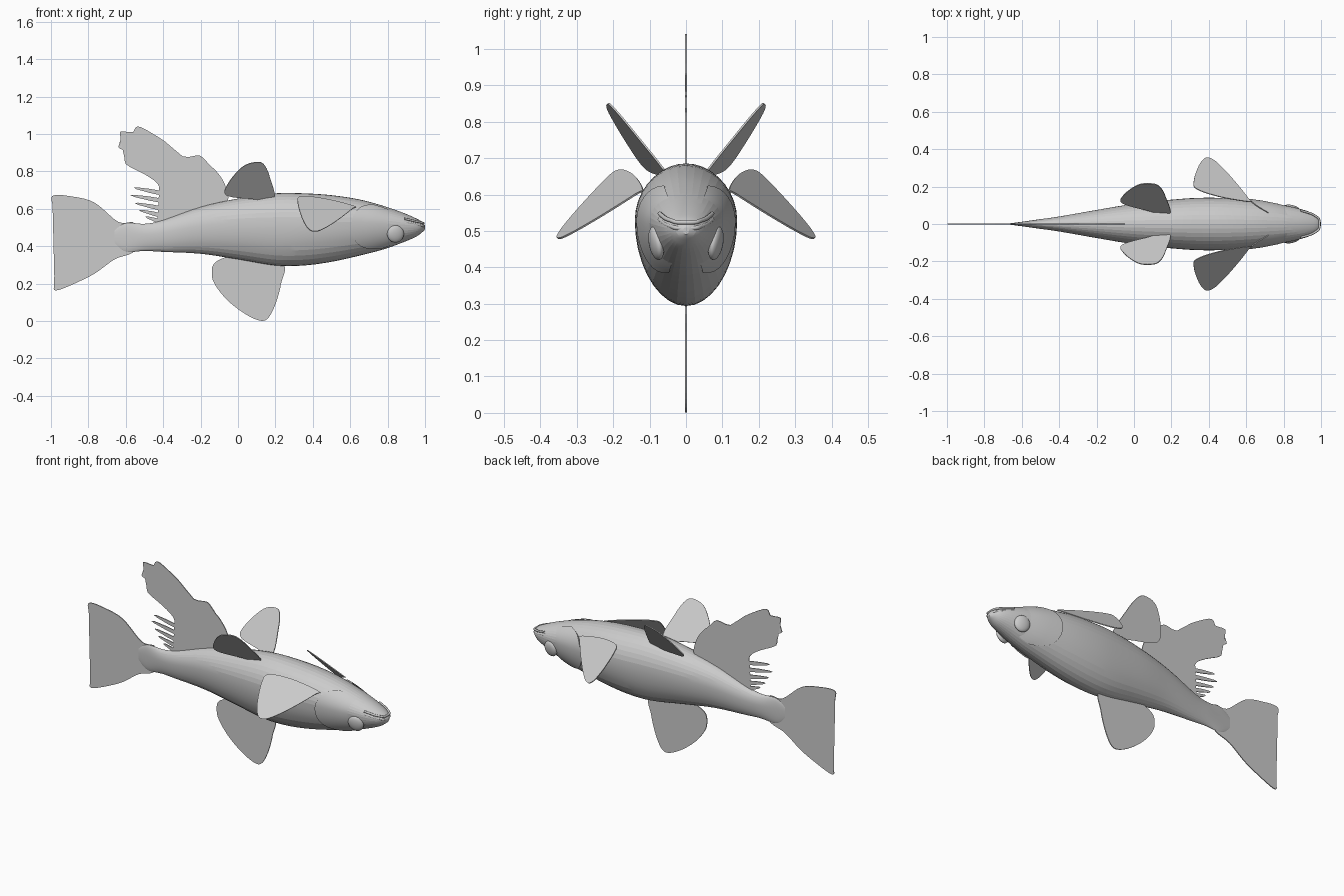
import bpy
import bmesh
from math import sin, cos, pi, radians
from mathutils import Vector

default_cube = bpy.data.objects.get("Cube")
if default_cube:
    bpy.data.objects.remove(default_cube, do_unlink=True)

grey = bpy.data.materials.new("plain_grey")
grey.use_nodes = True
grey.diffuse_color = (0.6, 0.6, 0.6, 1)
grey.node_tree.nodes["Principled BSDF"].inputs["Base Color"].default_value = (0.6, 0.6, 0.6, 1)


def make_object(name, bm, smooth_angle=None):
    mesh = bpy.data.meshes.new(name)
    bmesh.ops.recalc_face_normals(bm, faces=bm.faces)
    bm.to_mesh(mesh)
    bm.free()
    mesh.materials.append(grey)
    obj = bpy.data.objects.new(name, mesh)
    bpy.context.collection.objects.link(obj)
    if smooth_angle:
        bpy.ops.object.select_all(action="DESELECT")
        obj.select_set(True)
        bpy.context.view_layer.objects.active = obj
        bpy.ops.object.shade_smooth_by_angle(angle=radians(smooth_angle))
    return obj


def spline(points, steps, closed=False):
    """Smooth path through the given points."""
    pts = [Vector(p) for p in points]
    n = len(pts)
    pick = (lambda i: pts[i % n]) if closed else (lambda i: pts[max(0, min(n - 1, i))])
    path = []
    for i in range(n if closed else n - 1):
        a, b, c, d = (pick(i + k) for k in (-1, 0, 1, 2))
        for s in range(steps):
            t = s / steps
            path.append(b + (c - a) * t / 2 + (a - b * 2.5 + c * 2 - d / 2) * t ** 2
                        + (b * 3 - a - c * 3 + d) * t ** 3 / 2)
    if not closed:
        path.append(pts[-1])
    return path


# Body stations: x, top, bottom, half width
STATIONS = [
    (-.66, .49, .41, .004), (-.6, .525, .37, .012), (-.5, .52, .375, .026),
    (-.4, .54, .37, .04), (-.2, .61, .36, .075), (0, .655, .33, .108),
    (.2, .683, .297, .13), (.35, .683, .297, .14), (.5, .673, .317, .138),
    (.65, .65, .35, .124), (.78, .615, .384, .104), (.88, .58, .42, .083),
    (.95, .55, .45, .06), (.985, .53, .475, .036), (1, .51, .49, .008)]
profile = [p for p in spline([Vector(s).to_4d() if len(s) == 3 else s for s in STATIONS], 4)]


def section(x):
    for a, b in zip(profile, profile[1:]):
        if x <= b[0]:
            return a.lerp(b, (x - a[0]) / (b[0] - a[0]))
    return profile[-1]


def surface(x, angle, lift=0):
    """Point on the egg-shaped section, angle measured up from the side."""
    _, top, bottom, width = section(x)
    middle = top - (top - bottom) * 0.4
    height = top - middle if sin(angle) > 0 else middle - bottom
    return Vector((x, (width + lift) * cos(angle), middle + (height + lift) * sin(angle)))


def loft(bm, rows, wrap=False):
    rings = [[bm.verts.new(p) for p in row] for row in rows]
    for r, s in zip(rings, rings[1:]):
        n = len(r)
        for i in range(n if wrap else n - 1):
            j = (i + 1) % n
            bm.faces.new((r[i], r[j], s[j], s[i]))
    return rings


# Body
bm = bmesh.new()
SIDES = 36
rings = loft(bm, [[surface(p[0], 2 * pi * i / SIDES) for i in range(SIDES)] for p in profile], True)
for end in (rings[0], rings[-1]):
    bm.faces.new(end)
make_object("body", bm, 8)

# Gill covers: raised plates ending in a curved rear edge
gill_edge = spline([(.72, 1.05), (.65, .65), (.61, .1), (.61, -.35), (.66, -.8), (.76, -1.15)], 4)
for side, label in ((1, "left"), (-1, "right")):
    bm = bmesh.new()
    rows = []
    for x, angle in gill_edge:
        row = []
        for k, lift in enumerate((-.004, .007, .006, .003, -.003)):
            p = surface(x + (.84 - x) * max(0, k - 1) / 3, angle, lift)
            row.append((p.x, p.y * side, p.z))
        rows.append(row)
    loft(bm, rows)
    make_object(label + "_gill_cover", bm, 30)

    # Eye
    bm = bmesh.new()
    bmesh.ops.create_uvsphere(bm, u_segments=24, v_segments=14, radius=1)
    for v in bm.verts:
        x, y, z = v.co
        v.co = (.842 + x * .045, side * (.082 - x * .008 + z * .007) + y * .019, .466 + z * .046)
    make_object(label + "_eye", bm, 40)


def tube(name, path, radius):
    curve = bpy.data.curves.new(name, "CURVE")
    curve.dimensions = "3D"
    curve.bevel_depth = radius
    curve.bevel_resolution = 2
    line = curve.splines.new("POLY")
    line.points.add(len(path) - 1)
    for point, co in zip(line.points, path):
        point.co = (*co, 1)
    curve.materials.append(grey)
    obj = bpy.data.objects.new(name, curve)
    bpy.context.collection.objects.link(obj)


# Lips wrapping round the snout
for name, rise in (("upper_lip", .012), ("lower_lip", -.004)):
    half = [surface(x, a) + Vector((0, 0, rise - .006)) for x, a in
            ((.89, .45), (.92, .45), (.95, .45), (.975, .5), (.99, .65))]
    other = [Vector((p.x, -p.y, p.z)) for p in reversed(half)]
    tube(name, spline(half + other, 4), .006)


def fin(name, outline, plane=(0, 0, 0), steps=5, mirror=False):
    """Thin plate from an x, z outline; plane gives y = a + b x + c z."""
    a, b, c = plane
    for side, label in (((1, "left_"), (-1, "right_")) if mirror else ((1, ""),)):
        bm = bmesh.new()
        path = spline(outline, steps, True)
        bm.faces.new([bm.verts.new((x, side * (a + b * x + c * z), z)) for x, z in path])
        bmesh.ops.triangulate(bm, faces=bm.faces)
        obj = make_object(label + name, bm)
        solid = obj.modifiers.new("thickness", "SOLIDIFY")
        solid.thickness = .005
        solid.offset = 0


# Forked tail
fin("tail_fin", [
    (-.55, .52), (-.64, .53), (-.77, .635), (-.9, .668), (-.985, .672), (-.995, .635),
    (-.955, .545), (-.9, .48), (-.83, .46), (-.815, .43), (-.835, .39), (-.9, .32),
    (-.955, .235), (-.985, .18), (-.965, .165), (-.875, .2), (-.765, .255),
    (-.66, .33), (-.55, .38)])

# Ragged fin on the upper edge with its loose rays
fin("upper_fin", [
    (-.06, .63), (-.07, .73), (-.115, .8), (-.16, .84), (-.205, .885), (-.295, .88),
    (-.39, .96), (-.515, 1.035), (-.55, 1.033), (-.56, 1.01), (-.63, 1.012), (-.62, .97),
    (-.64, .93), (-.605, .905), (-.6, .84), (-.5, .785), (-.43, .735), (-.415, .68),
    (-.4, .6), (-.42, .53), (-.2, .58)], steps=3)
for i, (x, z) in enumerate([(-.54, .71), (-.555, .67), (-.535, .628), (-.515, .59), (-.485, .555)]):
    root = z - .028
    fin(f"loose_ray_{i + 1}", [(x, z + .005), (x, z - .006), (-.4, root - .012), (-.4, root + .012)], steps=2)

# Broad fin on the lower edge
fin("lower_fin", [
    (.235, .31), (.23, .2), (.2, .09), (.16, .015), (.115, .003), (.035, .04),
    (-.055, .11), (-.12, .19), (-.14, .25), (-.12, .315), (0, .35)])

# Paired fins
fin("raised_fin", [
    (.19, .655), (.17, .77), (.14, .835), (.1, .85), (.025, .825), (-.05, .74),
    (-.065, .675), (.06, .655)], (-.407, -.186, .754), mirror=True)
fin("side_fin", [
    (.62, .615), (.46, .655), (.335, .666), (.32, .63), (.345, .545), (.38, .49),
    (.42, .48), (.47, .5), (.54, .545), (.61, .6)], (1.026, -.427, -1.045), mirror=True)
